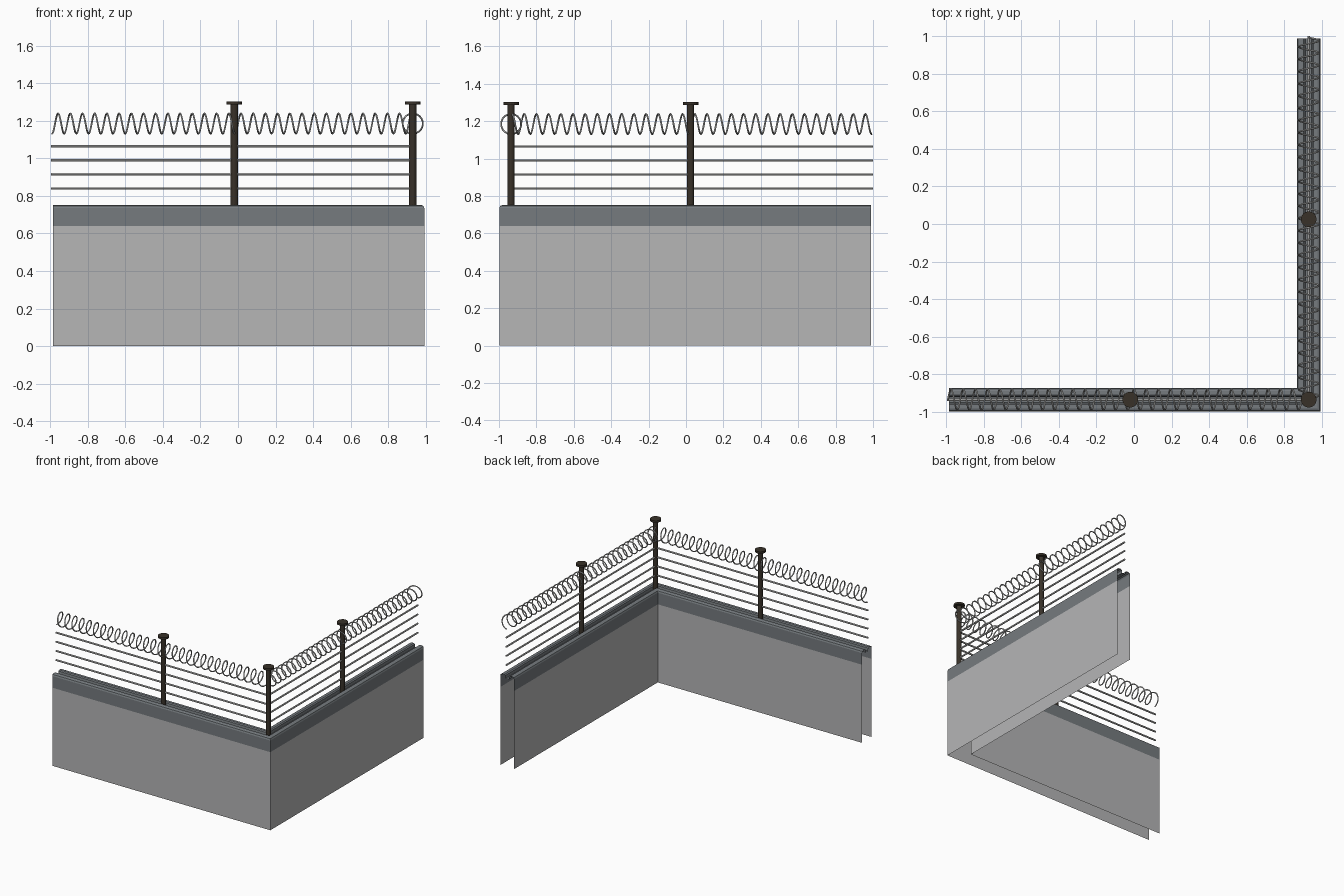
import bpy, bmesh, math
from mathutils import Vector

if "Cube" in bpy.data.objects:
    bpy.data.objects.remove(bpy.data.objects["Cube"])


def material(name, rgb):
    m = bpy.data.materials.new(name)
    m.diffuse_color = (*rgb, 1)
    m.use_nodes = True
    m.node_tree.nodes["Principled BSDF"].inputs["Base Color"].default_value = m.diffuse_color
    return m


WALL = material("wall grey", (0.465, 0.465, 0.47))
COPING = material("coping slate", (0.180, 0.198, 0.212))
POST = material("dark bronze", (0.040, 0.031, 0.022))
WIRE = material("wire steel", (0.58, 0.58, 0.57))

OUT_X, OUT_Y = 0.992, -0.998      # outer faces of the two arms
END_X, END_Y = -0.985, 0.988      # free ends of the arms
MID_X, MID_Y = 0.930, -0.935      # centre lines


def add_object(name, bm, mat):
    me = bpy.data.meshes.new(name)
    bm.to_mesh(me)
    bm.free()
    me.materials.append(mat)
    ob = bpy.data.objects.new(name, me)
    bpy.context.collection.objects.link(ob)
    return ob


def sweep(name, profile, mat):
    """Open sheet: (inset, height) profile swept round the mitred corner."""
    bm = bmesh.new()
    rows = []
    for o, z in profile:
        path = [(END_X, OUT_Y + o), (OUT_X - o, OUT_Y + o), (OUT_X - o, END_Y)]
        rows.append([bm.verts.new((x, y, z)) for x, y in path])
    for a, b in zip(rows, rows[1:]):
        for j in range(2):
            bm.faces.new((a[j], a[j + 1], b[j + 1], b[j]))
    return add_object(name, bm, mat)


def tube(name, points, radius, sides):
    """Wire following a list of points."""
    cu = bpy.data.curves.new(name, 'CURVE')
    cu.dimensions = '3D'
    cu.bevel_depth = radius
    cu.bevel_resolution = sides
    cu.use_fill_caps = True
    sp = cu.splines.new('POLY')
    sp.points.add(len(points) - 1)
    for p, co in zip(sp.points, points):
        p.co = (*co, 1)
    cu.materials.append(WIRE)
    ob = bpy.data.objects.new(name, cu)
    bpy.context.collection.objects.link(ob)
    bpy.ops.object.select_all(action='DESELECT')
    ob.select_set(True)
    bpy.context.view_layer.objects.active = ob
    bpy.ops.object.convert(target='MESH')
    bpy.ops.object.shade_smooth_by_angle()


def coil(name, start, end, turns, radius=0.054, steps=18):
    """Helix along a horizontal axis, starting at its lowest point."""
    start, end = Vector(start), Vector(end)
    side = (end - start).normalized().cross(Vector((0, 0, 1)))
    pts = []
    n = int(turns * steps)
    for i in range(n + 1):
        a = 2 * math.pi * i / steps
        pts.append(start.lerp(end, i / n) - side * radius * math.sin(a)
                   - Vector((0, 0, radius * math.cos(a))))
    tube(name, pts, 0.0048, 1)


def post(name, x, y):
    """Round post with a flat disc on top, revolved from one profile."""
    bm = bmesh.new()
    prof = [(0.019, 0.72), (0.019, 1.287), (0.042, 1.287), (0.042, 1.303)]
    n = 16
    rings = [[bm.verts.new((x + r * math.cos(2 * math.pi * i / n),
                            y + r * math.sin(2 * math.pi * i / n), z))
              for i in range(n)] for r, z in prof]
    for a, b in zip(rings, rings[1:]):
        for i in range(n):
            k = (i + 1) % n
            bm.faces.new((a[i], a[k], b[k], b[i]))
    bm.faces.new(rings[-1])
    bm.faces.new(rings[0][::-1])
    add_object(name, bm, POST)


# Wall sheets, open at the ends and underneath
T = 0.125
sweep("outer_wall", [(0, 0), (0, 0.64)], WALL)
sweep("inner_wall", [(T, 0.64), (T, 0)], WALL)

# Coping with two rounded ridges and a groove between them
half = [(0, 0.64), (0, 0.735), (0.005, 0.747), (0.016, 0.752),
        (0.036, 0.752), (0.044, 0.745), (0.047, 0.722)]
sweep("coping", half + [(T - o, z) for o, z in reversed(half)], COPING)

# Posts
post("front_post", -0.02, MID_Y)
post("corner_post", MID_X, MID_Y)
post("side_post", MID_X, 0.025)

# Straight wires
for i in range(4):
    z = 0.84 + 0.075 * i
    tube(f"front_wire_{i + 1}", [(-0.995, MID_Y, z), (MID_X, MID_Y, z)], 0.007, 1)
    tube(f"side_wire_{i + 1}", [(MID_X, MID_Y, z), (MID_X, 1.0, z)], 0.007, 1)

# Coiled wire along the top
coil("front_coil", (-0.99, MID_Y, 1.185), (MID_X - 0.005, MID_Y, 1.185), 29.5)
coil("side_coil", (MID_X, 0.992, 1.185), (MID_X, MID_Y + 0.005, 1.185), 29.5)
